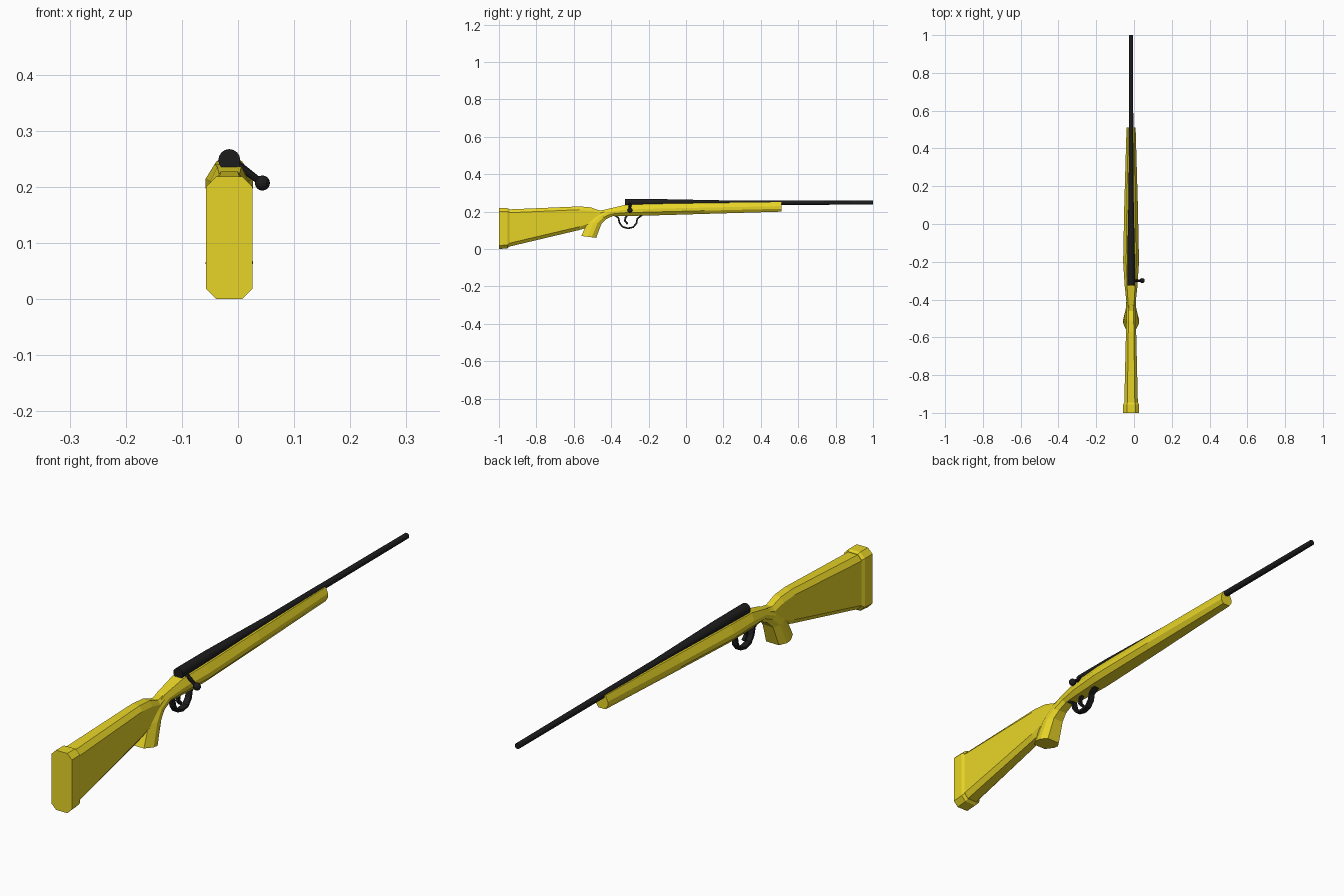
import bpy, bmesh, math
from mathutils import Vector

if "Cube" in bpy.data.objects:
    bpy.data.objects.remove(bpy.data.objects["Cube"])

CX = -0.0155  # centre plane of the gun (bolt knob pushes it off x = 0)


def material(name, rgb):
    m = bpy.data.materials.new(name)
    m.diffuse_color = (*rgb, 1)
    m.use_nodes = True
    m.node_tree.nodes["Principled BSDF"].inputs["Base Color"].default_value = m.diffuse_color
    return m


YELLOW = material("yellow_stock", (0.80, 0.66, 0.02))
BLACK = material("black_metal", (0.012, 0.012, 0.012))


def loft(name, rings, mat):
    """Skin a list of equal-length point rings and cap both ends."""
    bm = bmesh.new()
    vs = [[bm.verts.new(p) for p in r] for r in rings]
    n = len(vs[0])
    for a, b in zip(vs, vs[1:]):
        for i in range(n):
            j = (i + 1) % n
            bm.faces.new((a[i], a[j], b[j], b[i]))
    bm.faces.new(vs[0])
    bm.faces.new(vs[-1])
    bmesh.ops.recalc_face_normals(bm, faces=bm.faces)
    me = bpy.data.meshes.new(name)
    bm.to_mesh(me)
    bm.free()
    me.materials.append(mat)
    ob = bpy.data.objects.new(name, me)
    bpy.context.collection.objects.link(ob)
    return ob


def octagon(low, high, w, flat, c_low, c_high):
    """Chamfered section between two (y, z) points, half width w."""
    a, b = Vector((CX, *low)), Vector((CX, *high))
    side = [(flat, 0), (1, c_low), (1, 1 - c_high), (flat, 1)]
    right = [a.lerp(b, t) + Vector((w * f, 0, 0)) for f, t in side]
    left = [a.lerp(b, t) - Vector((w * f, 0, 0)) for f, t in reversed(side)]
    return right + left


def tube(name, stations, sides, mat):
    """Round loft through (point, radius) stations along one straight line."""
    d = (Vector(stations[-1][0]) - Vector(stations[0][0])).normalized()
    q = d.to_track_quat('Z', 'Y')
    rings = [[Vector(p) + q @ Vector((r * math.cos(2 * math.pi * i / sides),
                                     r * math.sin(2 * math.pi * i / sides), 0))
              for i in range(sides)] for p, r in stations]
    return loft(name, rings, mat)


def strip(name, path, thick, w, mat):
    """Flat bar of half width w following a (y, z) path."""
    pts = [Vector((0, *p)) for p in path]
    rings = []
    for i, p in enumerate(pts):
        t = (pts[min(i + 1, len(pts) - 1)] - pts[max(i - 1, 0)]).normalized()
        nrm = Vector((0, -t.z, t.y)) * thick / 2
        rings.append([p + nrm * s + Vector((CX + w * x, 0, 0))
                      for s, x in ((-1, -1), (-1, 1), (1, 1), (1, -1))])
    return loft(name, rings, mat)


# Butt pad
loft("butt_pad", [octagon((y, z0), (y, z1), w, 0.55, 0.085, 0.085) for y, z0, z1, w in
                  ((-1, 0, 0.219, 0.0415), (-0.955, 0.004, 0.219, 0.0415),
                   (-0.945, 0.012, 0.214, 0.036))], YELLOW)

# Butt stock, running forward into the wrist
butt = [(-0.95, 0.012, 0.212, 0.036, 0.09), (-0.57, 0.102, 0.228, 0.027, 0.14),
        (-0.51, 0.12, 0.223, 0.025, 0.18), (-0.46, 0.155, 0.206, 0.023, 0.28),
        (-0.42, 0.178, 0.213, 0.02, 0.3)]
loft("butt_stock", [octagon((y, z0), (y, z1), w, 0.55, c, c)
                    for y, z0, z1, w, c in butt], YELLOW)

# Pistol grip sweeping up into the fore-end
fore = [((-0.48, 0.06), (-0.56, 0.07), 0.042), ((-0.452, 0.135), (-0.525, 0.145), 0.034),
        ((-0.427, 0.16), (-0.482, 0.188), 0.027), ((-0.39, 0.177), (-0.425, 0.213), 0.025),
        ((-0.32, 0.177), (-0.33, 0.235), 0.034), ((-0.2, 0.179), (-0.2, 0.241), 0.042),
        ((0.1, 0.188), (0.1, 0.246), 0.036), ((0.51, 0.2), (0.51, 0.251), 0.024)]
loft("grip_and_fore_end", [octagon(lo, hi, w, 0.62, 0.3, 0.42)
                           for lo, hi, w in fore], YELLOW)

# Barrel with receiver
tube("barrel", [((CX, y, 0.248), r) for y, r in
                ((-0.325, 0.0195), (-0.16, 0.0195), (0.2, 0.0125), (1, 0.0105))], 16, BLACK)

# Bolt handle and knob
tube("bolt_handle", [((CX, -0.3, 0.25), 0.009), ((0.042, -0.3, 0.208), 0.006)], 10, BLACK)
bpy.ops.mesh.primitive_uv_sphere_add(segments=12, ring_count=8, radius=0.0135,
                                     location=(0.0435, -0.3, 0.207))
knob = bpy.context.object
knob.name = "bolt_knob"
knob.data.materials.append(BLACK)

# Trigger guard and trigger
strip("trigger_guard", [(-0.385, 0.182), (-0.362, 0.168), (-0.355, 0.14), (-0.34, 0.119),
                        (-0.31, 0.111), (-0.282, 0.117), (-0.265, 0.138),
                        (-0.26, 0.163), (-0.235, 0.182)], 0.009, 0.011, BLACK)
strip("trigger", [(-0.312, 0.185), (-0.325, 0.165), (-0.326, 0.15), (-0.312, 0.134)],
      0.01, 0.006, BLACK)
